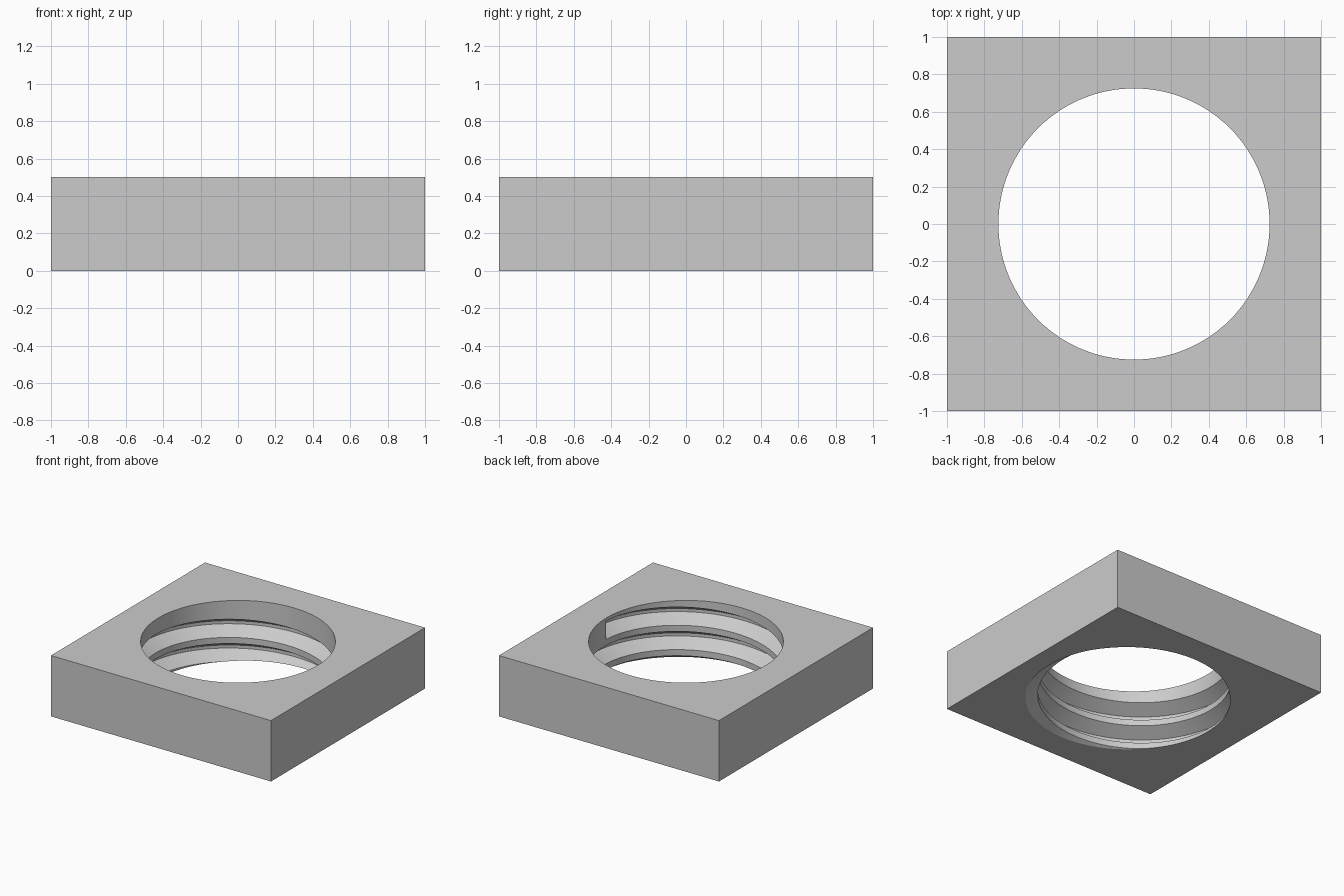
import bpy
import bmesh
import math

WIDTH, HEIGHT = 2.0, 0.5
MINOR_R = 0.725
PITCH = 0.2
DEPTH = 0.541 * PITCH      # standard sixty degree thread proportions
SEGMENTS = 120
TURNS = 3

default = bpy.data.objects.get("Cube")
if default:
    bpy.data.objects.remove(default, do_unlink=True)

grey = bpy.data.materials.new("plain_grey")
grey.use_nodes = True
colour = (0.6, 0.6, 0.6, 1.0)
grey.diffuse_color = colour
grey.node_tree.nodes["Principled BSDF"].inputs["Base Color"].default_value = colour


def add_object(name, bm):
    bmesh.ops.recalc_face_normals(bm, faces=bm.faces)
    mesh = bpy.data.meshes.new(name)
    bm.to_mesh(mesh)
    bm.free()
    mesh.materials.append(grey)
    obj = bpy.data.objects.new(name, mesh)
    bpy.context.collection.objects.link(obj)
    return obj


def activate(obj):
    bpy.ops.object.select_all(action='DESELECT')
    obj.select_set(True)
    bpy.context.view_layer.objects.active = obj


def cut(target, cutter):
    cutter.hide_render = True
    mod = target.modifiers.new(cutter.name, 'BOOLEAN')
    mod.operation = 'DIFFERENCE'
    mod.solver = 'EXACT'
    mod.object = cutter
    activate(target)
    bpy.ops.object.modifier_apply(modifier=mod.name)
    bpy.data.objects.remove(cutter, do_unlink=True)


# Square block
bm = bmesh.new()
bmesh.ops.create_cube(bm, size=1)
for v in bm.verts:
    v.co.x *= WIDTH
    v.co.y *= WIDTH
    v.co.z = (v.co.z + 0.5) * HEIGHT
square_nut = add_object("square_nut", bm)

# Plain bore
bm = bmesh.new()
bmesh.ops.create_cone(bm, cap_ends=True, segments=SEGMENTS,
                      radius1=MINOR_R, radius2=MINOR_R, depth=HEIGHT * 3)
cut(square_nut, add_object("bore_cutter", bm))

# Right-hand helical groove with a trapezoid section
inset = 0.015
root, mouth = PITCH / 16, PITCH * 3 / 8 + inset * math.tan(math.pi / 6)
profile = [(MINOR_R - inset, -mouth), (MINOR_R + DEPTH, -root),
           (MINOR_R + DEPTH, root), (MINOR_R - inset, mouth)]
bm = bmesh.new()
rings = []
for i in range(TURNS * SEGMENTS + 1):
    turn = i / SEGMENTS
    a = turn * math.tau
    z = (turn - 1) * PITCH
    rings.append([bm.verts.new((r * math.cos(a), r * math.sin(a), z + h))
                  for r, h in profile])
for lower, upper in zip(rings, rings[1:]):
    for k in range(4):
        n = (k + 1) % 4
        bm.faces.new((lower[k], lower[n], upper[n], upper[k]))
bm.faces.new(rings[0])
bm.faces.new(rings[-1])
cut(square_nut, add_object("thread_cutter", bm))

activate(square_nut)
bpy.ops.object.shade_smooth_by_angle(angle=math.radians(25))
